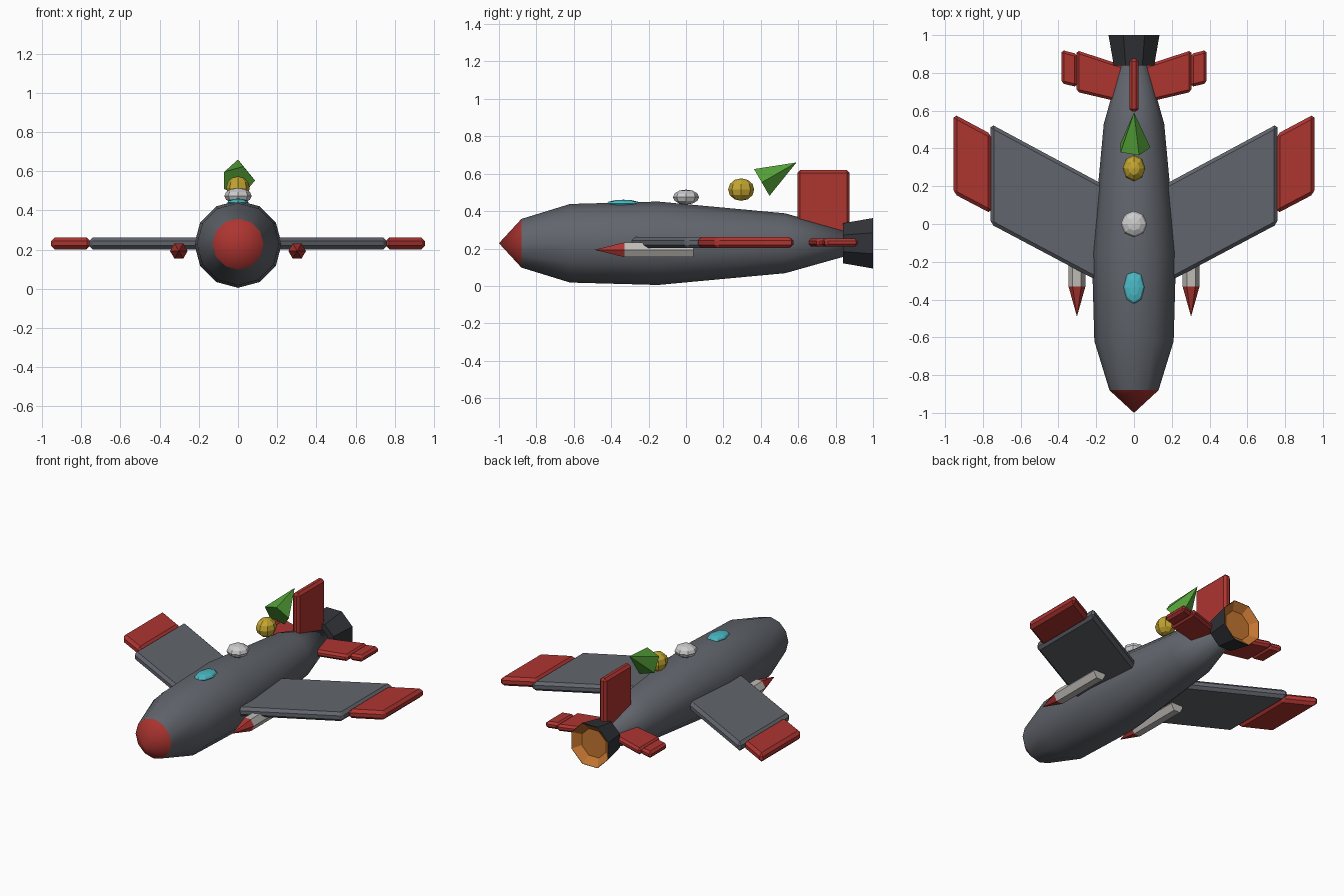
import bpy, bmesh, math
from mathutils import Matrix, Vector

if "Cube" in bpy.data.objects:
    bpy.data.objects.remove(bpy.data.objects["Cube"])


def material(name, rgb):
    m = bpy.data.materials.new(name)
    m.diffuse_color = (*rgb, 1)
    m.use_nodes = True
    m.node_tree.nodes["Principled BSDF"].inputs["Base Color"].default_value = m.diffuse_color
    return m


SLATE = material("slate", (0.12, 0.13, 0.15))
DARK = material("dark_metal", (0.03, 0.033, 0.04))
RED = material("red", (0.42, 0.035, 0.03))
ORANGE = material("orange", (0.55, 0.18, 0.03))
PALE = material("pale", (0.52, 0.50, 0.47))
WHITE = material("white", (0.65, 0.64, 0.62))
GOLD = material("gold", (0.55, 0.38, 0.03))
GREEN = material("green", (0.09, 0.36, 0.04))
TEAL = material("teal", (0.07, 0.48, 0.55))


def finish(name, bm, mat, smooth=False):
    bmesh.ops.recalc_face_normals(bm, faces=bm.faces)
    me = bpy.data.meshes.new(name)
    bm.to_mesh(me)
    bm.free()
    me.materials.append(mat)
    for p in me.polygons:
        p.use_smooth = smooth
    ob = bpy.data.objects.new(name, me)
    bpy.context.collection.objects.link(ob)
    return ob


def loft(name, rings, sides, mat, x=0, z=0, turn=0, smooth=False, cap=(True, True)):
    """Round body along y; rings are (y, radius), radius 0 makes a tip."""
    bm = bmesh.new()
    loops = []
    for y, r in rings:
        n = sides if r else 1
        loops.append([bm.verts.new((x + r * math.cos(turn + 2 * math.pi * i / sides), y,
                                    z + r * math.sin(turn + 2 * math.pi * i / sides)))
                      for i in range(n)])
    for a, b in zip(loops, loops[1:]):
        for i in range(sides):
            j = (i + 1) % sides
            quad = [a[i % len(a)], a[j % len(a)], b[j % len(b)], b[i % len(b)]]
            bm.faces.new(list(dict.fromkeys(quad)))
    for use, loop in zip(cap, (loops[0], loops[-1])):
        if use and len(loop) > 2:
            bm.faces.new(loop)
    return finish(name, bm, mat, smooth)


def panel(name, outline, thick, mat, bevel, place):
    """Flat plate with bevelled edges; place maps (u, v, w) to a position."""
    bm = bmesh.new()
    face = bm.faces.new([bm.verts.new((u, v, -thick / 2)) for u, v in outline])
    ext = bmesh.ops.extrude_face_region(bm, geom=[face])["geom"]
    bmesh.ops.translate(bm, vec=(0, 0, thick),
                        verts=[g for g in ext if isinstance(g, bmesh.types.BMVert)])
    bmesh.ops.bevel(bm, geom=bm.edges[:], offset=bevel, segments=1, affect='EDGES')
    for v in bm.verts:
        v.co = place(*v.co)
    return finish(name, bm, mat)


def ball(name, centre, size, mat):
    bm = bmesh.new()
    bmesh.ops.create_uvsphere(bm, u_segments=8, v_segments=6, radius=1)
    bm.transform(Matrix.Translation(centre) @ Matrix.Diagonal((*size, 1)))
    return finish(name, bm, mat)


AXIS = 0.228

# Fuselage and nose
loft("fuselage", [(-0.88, 0.13), (-0.62, 0.21), (-0.15, 0.223), (0.53, 0.16), (0.85, 0.07)],
     12, SLATE, z=AXIS, smooth=True, cap=(False, True))
loft("nose_cone", [(-1, 0), (-0.88, 0.13)], 12, RED, z=AXIS, smooth=True, cap=(False, False))

# Engine nozzle with glowing recess
E = math.pi / 8
loft("nozzle", [(0.84, 0.116), (1.0, 0.146)], 8, DARK, z=AXIS, turn=E, cap=(True, False))
loft("nozzle_glow", [(1.0, 0.144), (0.96, 0.095)], 8, ORANGE, z=AXIS, turn=E, cap=(False, True))

# Wings, tailplanes and stores, mirrored left and right
for s, side in ((1, "right"), (-1, "left")):
    def flat(u, v, w, s=s):
        return Vector((s * u, v, AXIS + 0.004 + w))

    panel("wing_" + side, [(0.1, -0.35), (0.76, 0.0), (0.76, 0.53), (0.1, 0.175)],
          0.06, SLATE, 0.018, flat)
    panel("wing_tip_" + side, [(0.755, 0.055), (0.955, 0.16), (0.955, 0.582), (0.755, 0.475)],
          0.06, RED, 0.018, flat)
    panel("tailplane_" + side, [(0.03, 0.635), (0.305, 0.70), (0.305, 0.92), (0.03, 0.83)],
          0.044, RED, 0.014, flat)
    panel("tailplane_tip_" + side, [(0.3, 0.725), (0.385, 0.745), (0.385, 0.922), (0.3, 0.9)],
          0.044, RED, 0.014, flat)
    loft("missile_body_" + side, [(-0.33, 0.045), (0.04, 0.045)], 6, PALE, x=s * 0.302, z=0.193)
    loft("missile_tip_" + side, [(-0.49, 0), (-0.33, 0.045)], 6, RED, x=s * 0.302, z=0.193)

# Upright fin
panel("tail_fin", [(0.595, 0.25), (0.875, 0.25), (0.875, 0.62), (0.595, 0.62)],
      0.05, RED, 0.015, lambda u, v, w: Vector((w, u, v)))

# Canopy and rounded pieces on the spine
ball("canopy", (0, -0.335, 0.44), (0.055, 0.09, 0.021), TEAL)
ball("spine_dome", (0, 0, 0.475), (0.07, 0.07, 0.04), WHITE)
ball("spine_ball", (0, 0.295, 0.515), (0.06, 0.07, 0.06), GOLD)

# Tilted five-sided cone
spike = loft("spine_cone", [(0, 0.087), (0.214, 0)], 5, GREEN)
spike.data.transform(Matrix.Translation((0, 0.405, 0.553)) @ Matrix.Rotation(math.radians(30), 4, 'X'))
